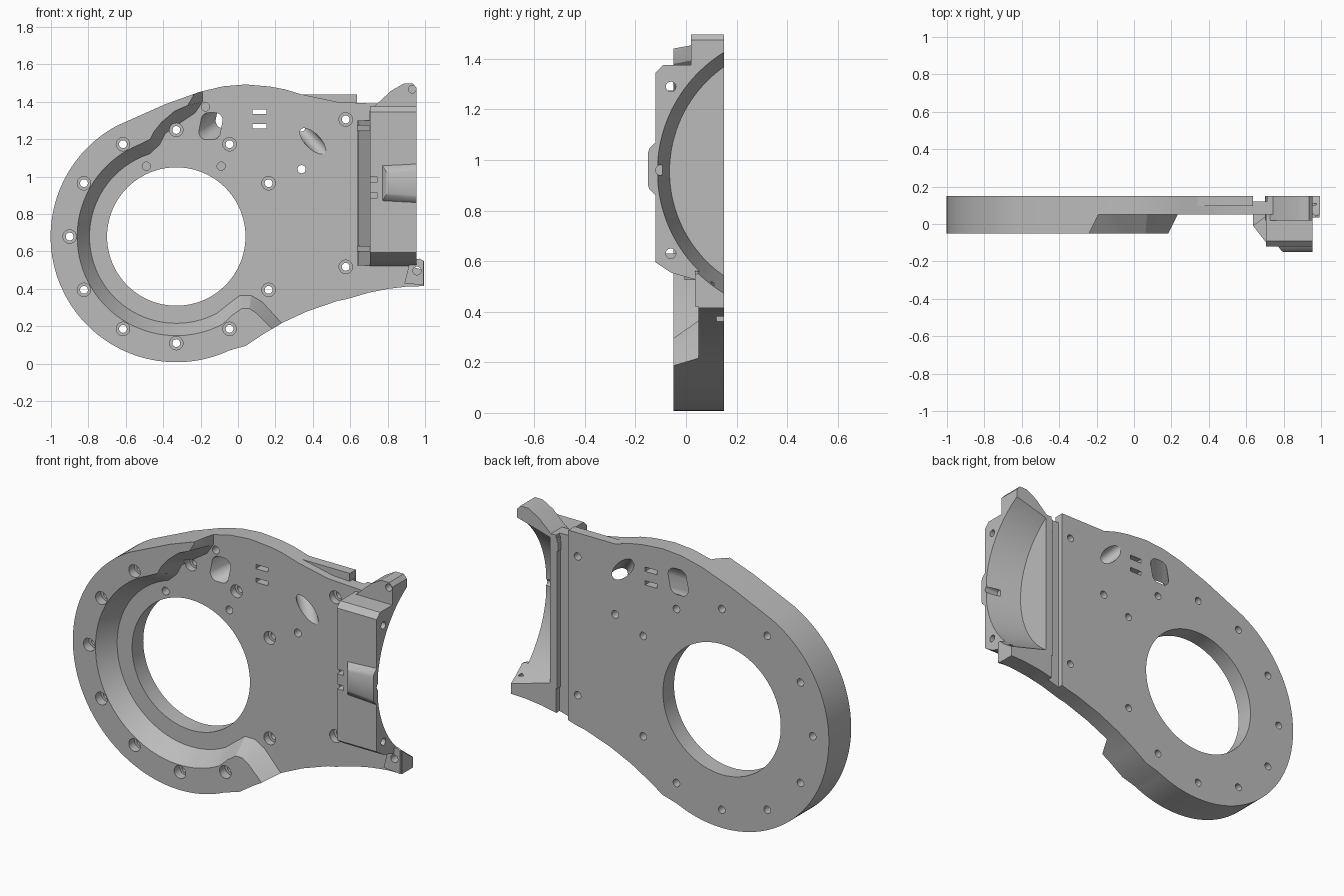
import bpy, bmesh, math
from mathutils import Matrix, Vector

cube = bpy.data.objects.get("Cube")
if cube:
    bpy.data.objects.remove(cube)

grey = bpy.data.materials.new("plain_grey")
grey.use_nodes = True
grey.diffuse_color = (0.5, 0.5, 0.5, 1)
grey.node_tree.nodes["Principled BSDF"].inputs["Base Color"].default_value = (0.5, 0.5, 0.5, 1)

CX, CZ = -0.33, 0.68          # centre of the large opening
FRONT, FACE, BACK = -0.05, 0.05, 0.15


def add_loft(bm, rings):
    """Closed solid through rings of equal length."""
    rows = [[bm.verts.new(p) for p in ring] for ring in rings]
    n = len(rows[0])
    for a, b in zip(rows, rows[1:]):
        for i in range(n):
            bm.faces.new((a[i], a[(i + 1) % n], b[(i + 1) % n], b[i]))
    bm.faces.new(rows[0])
    bm.faces.new(rows[-1][::-1])


def finish(name, bm):
    bmesh.ops.recalc_face_normals(bm, faces=bm.faces)
    mesh = bpy.data.meshes.new(name)
    bm.to_mesh(mesh)
    bm.free()
    mesh.materials.append(grey)
    obj = bpy.data.objects.new(name, mesh)
    bpy.context.collection.objects.link(obj)
    return obj


def loft(name, *rings):
    bm = bmesh.new()
    add_loft(bm, rings)
    return finish(name, bm)


def at_y(pts, y):
    return [(x, y, z) for x, z in pts]


def prism(name, pts, y0, y1):
    return loft(name, at_y(pts, y0), at_y(pts, y1))


def box(name, x0, x1, y0, y1, z0, z1):
    return prism(name, [(x0, z0), (x1, z0), (x1, z1), (x0, z1)], y0, y1)


def arc(r, a0, a1, n, cx=CX, cz=CZ):
    angles = [math.radians(a0 + (a1 - a0) * i / (n - 1)) for i in range(n)]
    return [(cx + r * math.cos(a), cz + r * math.sin(a)) for a in angles]


def circle(x, z, r, n=24):
    return arc(r, 0, 360 - 360 / n, n, x, z)


def cut(obj, cutter, keep=False):
    mod = obj.modifiers.new("cut", 'BOOLEAN')
    mod.operation, mod.solver, mod.object = 'DIFFERENCE', 'EXACT', cutter
    bpy.context.view_layer.update()
    mesh = bpy.data.meshes.new_from_object(obj.evaluated_get(bpy.context.evaluated_depsgraph_get()))
    obj.modifiers.clear()
    obj.data = mesh
    if not keep:
        bpy.data.objects.remove(cutter)


# Main plate outline
outline = arc(0.672, 118, 295, 70) + [
    (.04, .095), (.13, .155), (.24, .22), (.37, .28), (.53, .335), (.58, .345),
    (.70, .38), (.80, .40), (.90, .412), (.995, .415), (.995, .55), (.955, .56),
    (.955, 1.38), (.635, 1.395), (.53, 1.40), (.34, 1.44), (.25, 1.467), (.17, 1.482),
    (.04, 1.493), (-.08, 1.483), (-.206, 1.453), (-.39, 1.387)]
plate = prism("main_plate", outline, FRONT, BACK)

# Recess with a sloping wall
far = [(1.5, 1.6), (1.5, .04)]
upper = ([(.33, .04), (.18, .19), (.10, .27), (.06, .295), (.02, .295), (-.03, .26)]
         + arc(0.53, 298, 112, 50)
         + [(-.47, 1.20), (-.45, 1.24), (-.41, 1.29), (-.34, 1.35), (-.27, 1.38), (-.24, 1.43), (-.24, 1.6)]
         + far)
lower = ([(.38, .07), (.24, .21), (.13, .33), (.07, .365), (.01, .365), (-.05, .32)]
         + arc(0.464, 298, 108, 50)
         + [(-.42, 1.17), (-.39, 1.23), (-.32, 1.28), (-.23, 1.34), (-.19, 1.40), (-.19, 1.46), (-.19, 1.6)]
         + far)
cut(plate, loft("recess_cutter", at_y(upper, -.2), at_y(upper, FRONT), at_y(lower, FACE)))

# Round opening and bolt holes
bm = bmesh.new()
opening = circle(CX, CZ, 0.37, 96)
add_loft(bm, [at_y(opening, -.2), at_y(opening, .3)])
bolts = []
for a in range(30, 360, 30):
    t = math.radians(a)
    bolts.append((CX + .57 * math.cos(t), CZ + .57 * math.sin(t), .09 if a in (30, 60, 90, 330) else 0))
bolts += [(.576, 1.306, .09), (.576, .518, .09)]
for x, z, floor in bolts:
    wide, thin = circle(x, z, .036), circle(x, z, .021)
    add_loft(bm, [at_y(wide, -.2), at_y(wide, floor), at_y(thin, floor), at_y(thin, .3)])
# Blind pin holes and one through hole
for x, z, end in ((-.49, 1.056, .11), (-.09, 1.056, .11), (-.174, 1.373, .11), (.34, 1.04, .3)):
    pin = circle(x, z, .022)
    add_loft(bm, [at_y(pin, -.2), at_y(pin, end)])
# Pair of narrow slots
for z in (1.347, 1.27):
    slot = [(.077, z - .012), (.152, z - .012), (.152, z + .012), (.077, z + .012)]
    add_loft(bm, [at_y(slot, -.2), at_y(slot, .3)])
cut(plate, finish("hole_cutter", bm))


# Slanted openings: the section slides sideways from front to back
def slanted(section, dx, dz):
    def ring(y):
        k = (y - FACE) / (BACK - FACE)
        return [(x + dx * k, y, z + dz * k) for x, z in section]
    cut(plate, loft("slant_cutter", ring(.02), ring(.18)))


c = math.sqrt(.5)
eye = [(.40 + c * (.09 * u + .04 * v), 1.19 + c * (-.09 * u + .04 * v)) for u, v in circle(0, 0, 1, 32)]
slanted(eye, -.11, .12)
oblong = []
for sx, sz, a in ((1, 1, 0), (-1, 1, 90), (-1, -1, 180), (1, -1, 270)):
    oblong += arc(.042, a, a + 90, 7, -.146 + sx * .016 + sz * .006, 1.27 + sz * .03)
slanted(oblong, .09, .06)

# Groove across the back
cut(plate, box("groove_cutter", .637, .71, .12, .3, -.1, 1.7))

# Raised strip at the upper back edge
strip = prism("upper_strip", [(.34, 1.44), (.36, 1.40), (.635, 1.36), (.635, 1.44)], .095, BACK)

# Bracket body
side = [(.06, .52), (-.06, .555), (-.12, .595), (-.12, 1.345), (-.09, 1.375), (.15, 1.375), (.15, .52)]
body = loft("bracket_body", [(.705, y, z) for y, z in side], [(.955, y, z) for y, z in side])

# Upper ear
ear = prism("upper_ear", [(.70, 1.35), (.82, 1.46), (.885, 1.497), (.935, 1.497), (.955, 1.475), (.955, 1.30), (.70, 1.30)],
            .02, BACK)
cut(ear, prism("ear_hole_cutter", circle(.932, 1.467, .02), -.1, .09))
# Lower ear
lower_ear = prism("lower_ear", [(.89, .43), (.993, .42), (.993, .55), (.97, .562), (.92, .55)], .035, FACE + .02)
pin = prism("ear_pin_cutter", circle(.957, .497, .022), -.1, .11)
cut(lower_ear, pin, keep=True)
cut(plate, pin)

# Raised bump on the bracket front
bump = loft("front_bump",
            at_y([(.765, .865), (.955, .855), (.955, 1.075), (.765, 1.065)], -.11),
            at_y([(.775, .875), (.955, .865), (.955, 1.065), (.775, 1.055)], -.125),
            at_y([(.79, .9), (.955, .885), (.955, 1.045), (.79, 1.03)], -.145),
            at_y([(.80, .91), (.955, .90), (.955, 1.03), (.80, 1.02)], -.15))

# Conical pocket opening to the right
bm = bmesh.new()
bmesh.ops.create_cone(bm, cap_ends=True, segments=128, radius1=.505, radius2=.599, depth=.40,
                      matrix=Matrix.Translation(Vector((.95, .44, .955))) @ Matrix.Rotation(math.pi / 2, 4, 'Y'))
pocket = finish("pocket_cutter", bm)
for obj in (plate, body, ear, lower_ear):
    cut(obj, pocket, keep=True)
bpy.data.objects.remove(pocket)

# Sideways holes through the bracket
bm = bmesh.new()
for y, z, x0 in ((-.06, 1.29, .6), (-.06, .63, .6), (-.1, .96, .87)):
    ring = circle(y, z, .02)
    add_loft(bm, [[(x, p, q) for p, q in ring] for x in (x0, 1.1)])
side_holes = finish("side_hole_cutter", bm)
cut(body, side_holes, keep=True)
cut(bump, side_holes)

# Small slots in the bracket front
for z in (.90, .985):
    cut(body, box("slot_cutter", .69, .745, -.2, -.07, z - .013, z + .013))

# Thin lip and corner gussets on the bracket's inner side
lip_section = [(.635, .06), (.635, 0), (.645, -.005), (.706, .04), (.706, .06)]
lip = loft("bracket_lip", *[[(x, y, z) for x, y in lip_section] for z in (.525, 1.30)])
gusset_section = [(.637, .05), (.637, -.01), (.707, -.1), (.707, .05)]
for name, z in (("lower_gusset", .60), ("upper_gusset", 1.245)):
    loft(name, *[[(x, y, h) for x, y in gusset_section] for h in (z, z + .03)])

# Smooth the curved walls while keeping edges sharp
bpy.ops.object.select_all(action='DESELECT')
for obj in bpy.context.collection.objects:
    if obj.type == 'MESH' and obj.data.materials and obj.data.materials[0] == grey:
        obj.select_set(True)
        bpy.context.view_layer.objects.active = obj
bpy.ops.object.shade_smooth_by_angle(angle=math.radians(25))
